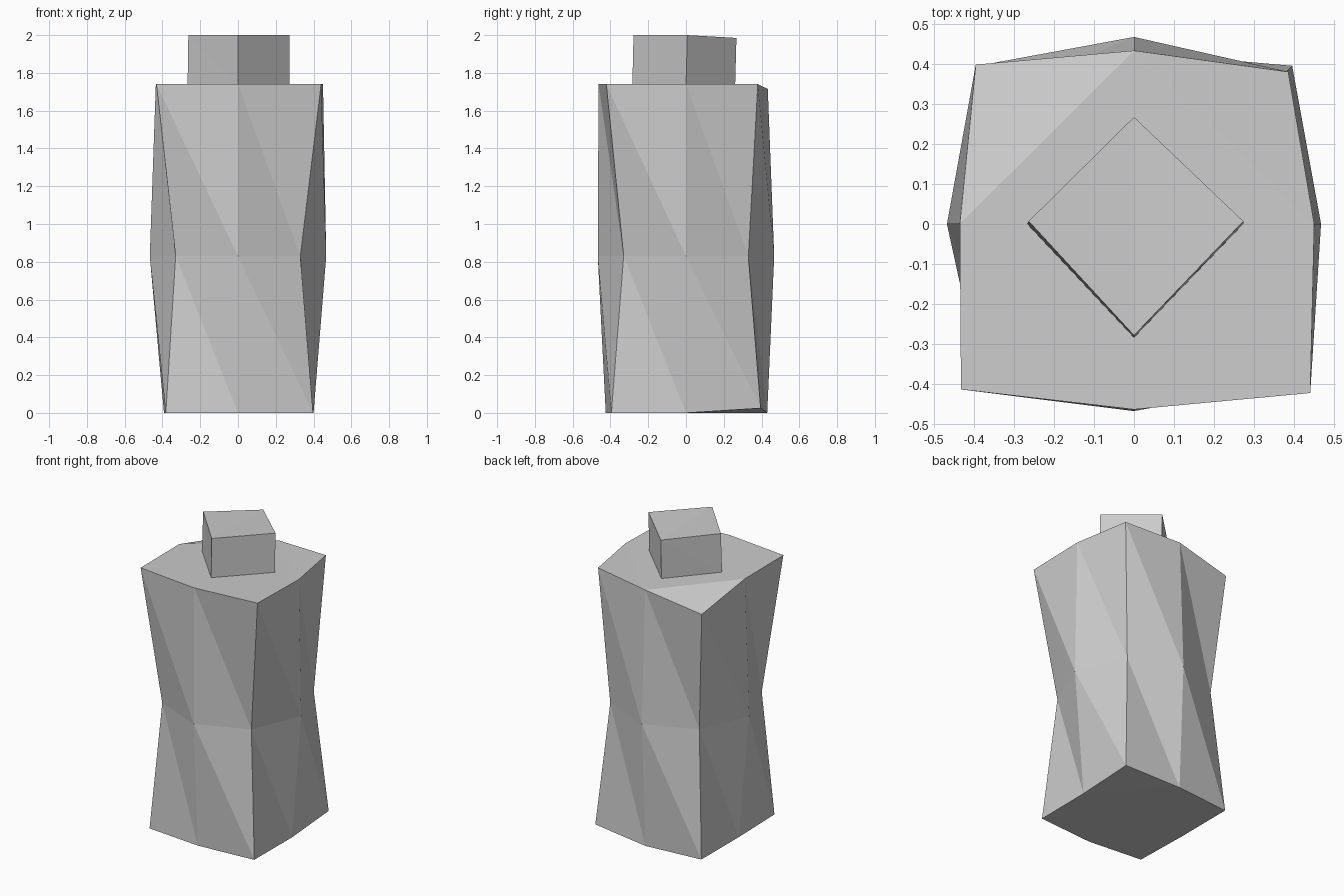
import bpy, bmesh

if "Cube" in bpy.data.objects:
    bpy.data.objects.remove(bpy.data.objects["Cube"])


def loft(name, rings, caps_bottom, caps_top):
    """Join rings of points with triangle pairs, all split the same way."""
    bm = bmesh.new()
    loops = [[bm.verts.new(p) for p in ring] for ring in rings]
    n = len(loops[0])
    for lo, hi in zip(loops, loops[1:]):
        for i in range(n):
            j = (i + 1) % n
            bm.faces.new((lo[i], lo[j], hi[i]))
            bm.faces.new((lo[j], hi[j], hi[i]))
    for cap in caps_bottom:
        bm.faces.new([loops[0][i] for i in cap])
    for cap in caps_top:
        bm.faces.new([loops[-1][i] for i in cap])
    bmesh.ops.recalc_face_normals(bm, faces=bm.faces)
    mesh = bpy.data.meshes.new(name)
    bm.to_mesh(mesh)
    bm.free()
    obj = bpy.data.objects.new(name, mesh)
    bpy.context.collection.objects.link(obj)
    return obj


# Body: eight-sided rings, counter-clockwise from the front-left corner
base = [(-.382, -.39, 0), (0, -.425, 0), (.397, -.395, 0), (.40, 0, 0),
        (.395, .395, .025), (0, .43, 0), (-.39, .395, 0), (-.392, 0, 0)]
c, m, z = .33, .467, .83
waist = [(-c, -c, z), (0, -m, z), (c, -c, z), (m, 0, z),
         (c, c, z), (0, m, z), (-c, c, z), (-m, 0, z)]
shoulder = [(-.432, -.413, 1.74), (0, -.463, 1.74), (.44, -.422, 1.74),
            (.45, 0, 1.74), (.385, .38, 1.74), (0, .433, 1.715),
            (-.395, .398, 1.643), (-.435, 0, 1.74)]
# The back-left shoulder corner slopes down as its own facet
loft("body", [base, waist, shoulder],
     [(3, 4, 5), (0, 1, 2, 3, 5, 6, 7)],
     [(5, 6, 7), (3, 4, 5), (0, 1, 2, 3, 5, 7)])

# Neck: four-sided block turned 45 degrees, back corner slightly low
neck_base = [(0, -.284, 1.735), (.273, 0, 1.735), (0, .26, 1.725), (-.267, 0, 1.735)]
neck_top = [(0, -.278, 2), (.273, .007, 2), (0, .267, 1.985), (-.263, .007, 2)]
loft("neck", [neck_base, neck_top], [], [(0, 1, 2), (0, 2, 3)])
